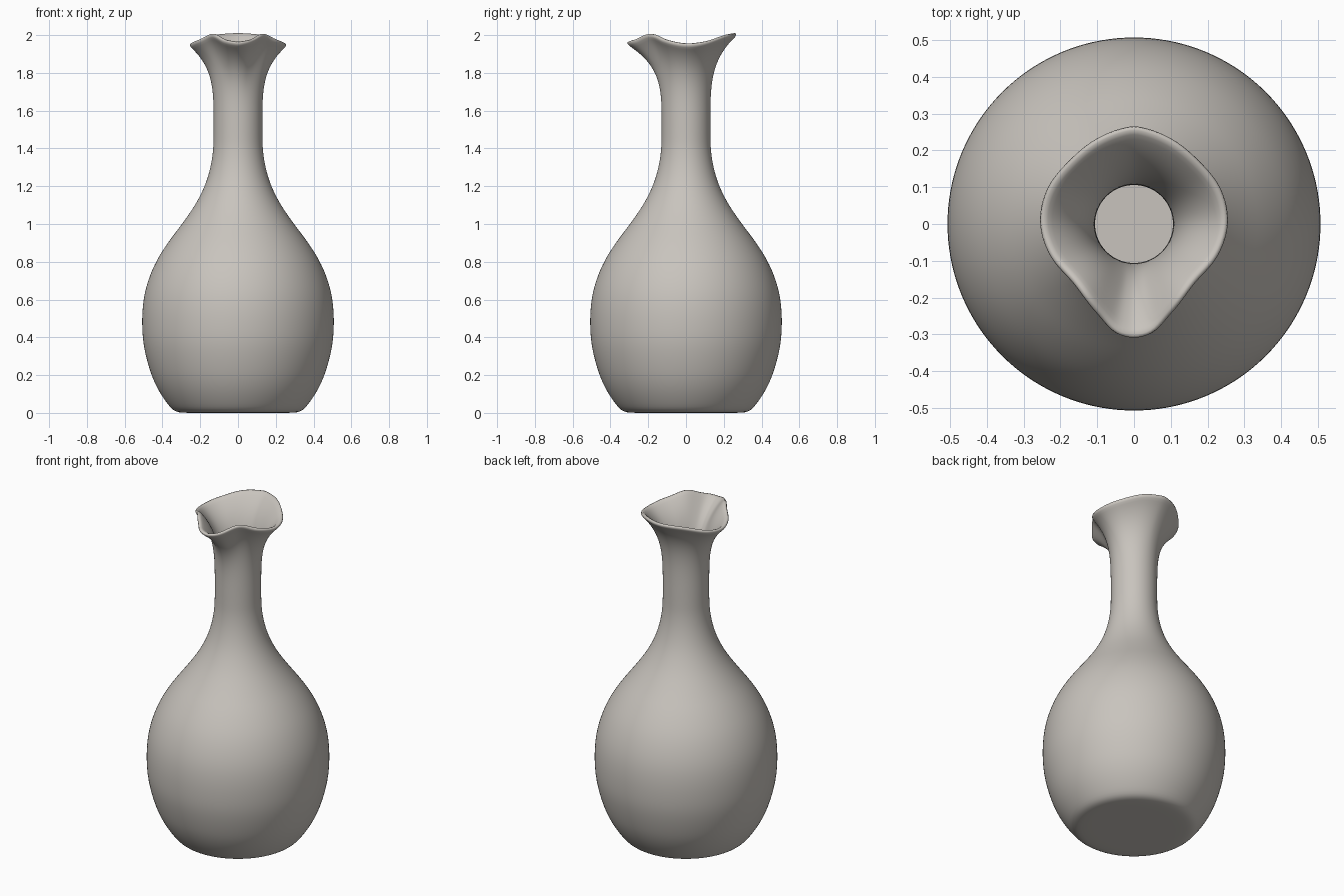
import bpy, bmesh, math

cube = bpy.data.objects.get("Cube")
if cube:
    bpy.data.objects.remove(cube, do_unlink=True)

SEGMENTS = 72
NECK_Z, NECK_R = 1.5, 0.129


def spline(keys, x):
    """Smooth curve through sorted (x, value) keys."""
    n = len(keys)
    i = max(k for k in range(n - 1) if keys[k][0] <= x or k == 0)

    def slope(k):
        a, b = keys[max(k - 1, 0)], keys[min(k + 1, n - 1)]
        return (b[1] - a[1]) / (b[0] - a[0])

    (x0, y0), (x1, y1) = keys[i], keys[i + 1]
    h = x1 - x0
    t = (x - x0) / h
    return ((2*t**3 - 3*t**2 + 1) * y0 + (t**3 - 2*t**2 + t) * h * slope(i)
            + (3*t**2 - 2*t**3) * y1 + (t**3 - t**2) * h * slope(i + 1))


# Body profile as (height, radius)
body = [(0.03, 0.36), (0.1, 0.41), (0.2, 0.458), (0.35, 0.498), (0.48, 0.508),
        (0.6, 0.5), (0.7, 0.476), (0.8, 0.434), (0.9, 0.372), (1.0, 0.297),
        (1.1, 0.228), (1.2, 0.177), (1.3, 0.146), (1.4, 0.131), (NECK_Z, NECK_R)]

# Lip radius and height by angle away from the front, mirrored left and right
lip_radius = [(0, 0.318), (10, 0.309), (22, 0.272), (45, 0.237), (70, 0.251),
              (90, 0.262), (110, 0.262), (135, 0.253), (160, 0.262), (180, 0.274)]
lip_height = [(0, 1.952), (15, 1.966), (35, 2.0), (60, 1.97), (90, 1.946),
              (115, 1.957), (150, 1.992), (180, 2.002)]

bm = bmesh.new()


def add_ring(radius_at, height_at):
    ring = []
    for s in range(SEGMENTS):
        degrees = 360 * s / SEGMENTS
        away = min(degrees, 360 - degrees)
        a = math.radians(degrees)
        r = radius_at(away)
        ring.append(bm.verts.new((r * math.sin(a), -r * math.cos(a), height_at(away))))
    return ring


# Foot, belly and neck
rings = [add_ring(lambda d, r=r: r, lambda d, z=z: z)
         for r, z in ((0.15, 0), (0.27, 0), (0.315, 0.002), (0.34, 0.012))]
steps = 36
for k in range(steps):
    z = 0.03 + (NECK_Z - 0.03) * k / steps
    r = spline(body, z)
    rings.append(add_ring(lambda d: r, lambda d: z))

# Flared lip with a pinched spout at the front
for k in range(21):
    t = k / 20
    rings.append(add_ring(
        lambda d: NECK_R + (spline(lip_radius, d) - NECK_R) * t**4,
        lambda d: NECK_Z + (spline(lip_height, d) - NECK_Z) * t))

for low, high in zip(rings, rings[1:]):
    for s in range(SEGMENTS):
        n = (s + 1) % SEGMENTS
        bm.faces.new((low[s], low[n], high[n], high[s]))
centre = bm.verts.new((0, 0, 0))
for s in range(SEGMENTS):
    bm.faces.new((centre, rings[0][(s + 1) % SEGMENTS], rings[0][s]))

for face in bm.faces:
    face.smooth = True
mesh = bpy.data.meshes.new("vase")
bm.to_mesh(mesh)
bm.free()
vase = bpy.data.objects.new("vase", mesh)
bpy.context.collection.objects.link(vase)

# Wall thickness and rounded rim
wall = vase.modifiers.new("wall", "SOLIDIFY")
wall.thickness = 0.023
wall.offset = -1
smooth = vase.modifiers.new("smooth", "SUBSURF")
smooth.levels = smooth.render_levels = 1

# Warm grey ceramic
ceramic = bpy.data.materials.new("warm_grey_ceramic")
ceramic.use_nodes = True
colour = (0.58, 0.55, 0.51, 1)
ceramic.diffuse_color = colour
ceramic.node_tree.nodes["Principled BSDF"].inputs["Base Color"].default_value = colour
mesh.materials.append(ceramic)
